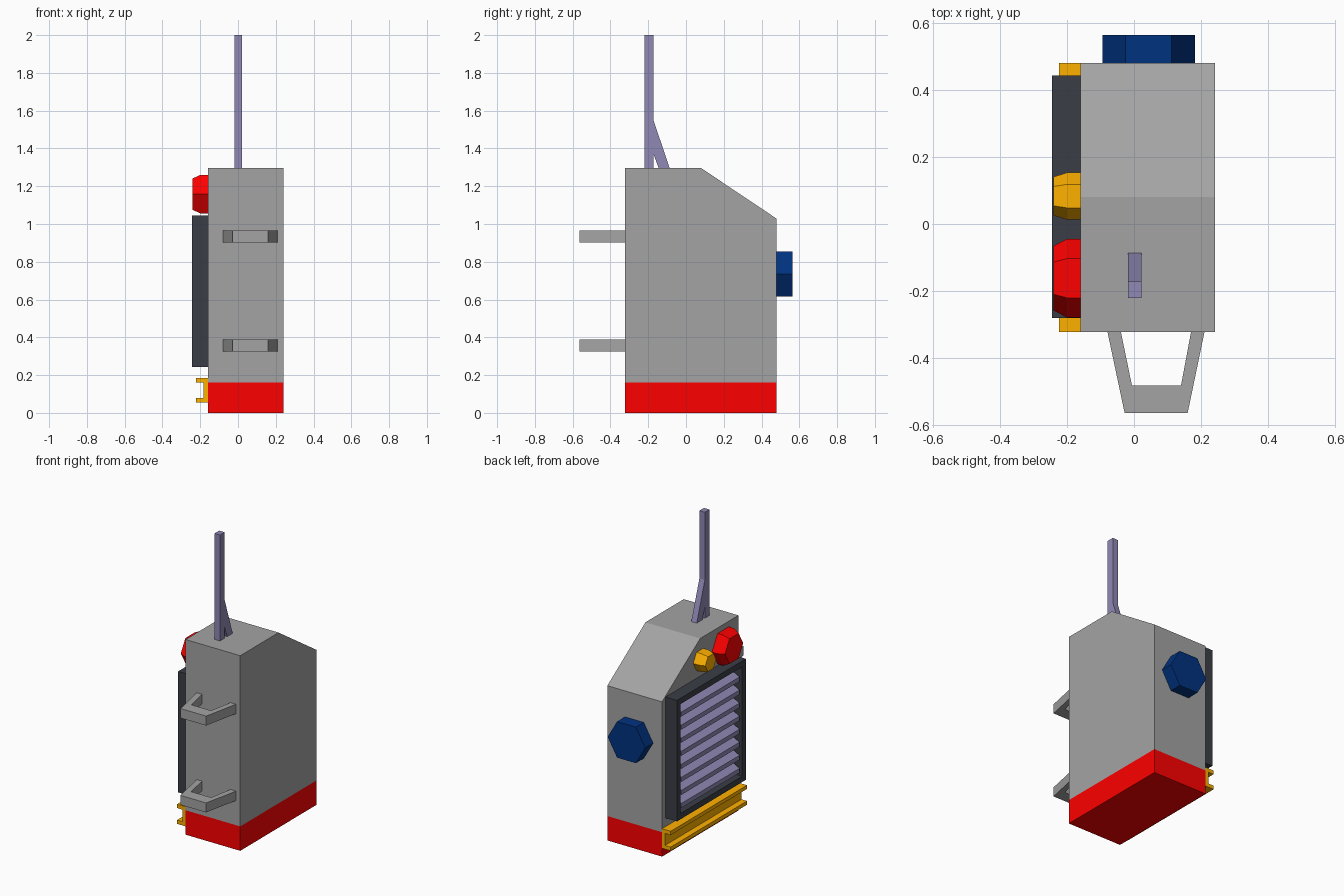
import bpy, bmesh, math
from mathutils import Vector

if "Cube" in bpy.data.objects:
    bpy.data.objects.remove(bpy.data.objects["Cube"])


def material(name, rgb):
    m = bpy.data.materials.new(name)
    m.diffuse_color = (*rgb, 1)
    m.use_nodes = True
    m.node_tree.nodes["Principled BSDF"].inputs["Base Color"].default_value = m.diffuse_color
    return m


GREY = material("grey", (0.37, 0.37, 0.37))
RED = material("red", (1.0, 0.0, 0.0))
YELLOW = material("yellow", (1.0, 0.44, 0.0))
BLUE = material("blue", (0.0, 0.032, 0.216))
DARK = material("dark", (0.043, 0.048, 0.063))
PURPLE = material("purple", (0.275, 0.25, 0.46))


def finish(bm, name, mat):
    bmesh.ops.recalc_face_normals(bm, faces=bm.faces[:])
    me = bpy.data.meshes.new(name)
    bm.to_mesh(me)
    bm.free()
    ob = bpy.data.objects.new(name, me)
    bpy.context.collection.objects.link(ob)
    me.materials.append(mat)
    return ob


def prism(name, pts, axis, a, b, mat):
    """Extrude a 2D profile along an axis from a to b."""
    def place(p, t):
        return {"x": (t, p[0], p[1]), "y": (p[0], t, p[1]), "z": (p[0], p[1], t)}[axis]
    bm = bmesh.new()
    face = bm.faces.new([bm.verts.new(place(p, a)) for p in pts])
    ext = bmesh.ops.extrude_face_region(bm, geom=[face], use_keep_orig=True)
    verts = [g for g in ext["geom"] if isinstance(g, bmesh.types.BMVert)]
    bmesh.ops.translate(bm, verts=verts, vec=Vector(place((0, 0), b - a)))
    return finish(bm, name, mat)


def rect(u0, v0, u1, v1):
    return [(u0, v0), (u1, v0), (u1, v1), (u0, v1)]


def hexagon(u, v, r):
    return [(u + r * math.cos(i * math.pi / 3), v + r * math.sin(i * math.pi / 3))
            for i in range(6)]


# Cabinet and base
prism("base", rect(-0.322, 0, 0.48, 0.162), "x", -0.16, 0.242, RED)
prism("cabinet", [(-0.322, 0.162), (0.48, 0.162), (0.48, 1.028), (0.08, 1.296),
                  (-0.322, 1.296)], "x", -0.16, 0.242, GREY)

# Antenna mast with diagonal brace
prism("antenna", rect(-0.22, 1.296, -0.172, 2.0), "x", -0.018, 0.022, PURPLE)
prism("antenna_brace", [(-0.172, 1.55), (-0.087, 1.296), (-0.145, 1.296), (-0.172, 1.37)],
      "x", -0.018, 0.022, PURPLE)

# Two handles on the front
handle = [(-0.079, -0.322), (-0.028, -0.563), (0.16, -0.563), (0.21, -0.322),
          (0.17, -0.322), (0.14, -0.482), (-0.006, -0.482), (-0.039, -0.322)]
for name, z in (("lower_handle", 0.325), ("upper_handle", 0.902)):
    prism(name, handle, "z", z, z + 0.063, GREY)

# Hexagonal cap on the back
prism("back_cap", hexagon(0.0435, 0.736, 0.138), "y", 0.48, 0.563, BLUE)

# C-channel rail
prism("rail", [(-0.16, 0.055), (-0.223, 0.055), (-0.223, 0.08), (-0.182, 0.08),
               (-0.182, 0.16), (-0.223, 0.16), (-0.223, 0.185), (-0.16, 0.185)],
      "y", -0.322, 0.48, YELLOW)

# Vent frame: a box with a recessed side
BORDER = 0.055
frame = prism("vent_frame", rect(-0.28, 0.242, 0.443, 1.046), "x", -0.244, -0.16, DARK)
bm = bmesh.new()
bm.from_mesh(frame.data)
bm.faces.ensure_lookup_table()
side = min(bm.faces, key=lambda f: f.calc_center_median().x)
bmesh.ops.inset_region(bm, faces=[side], thickness=BORDER)
ext = bmesh.ops.extrude_discrete_faces(bm, faces=[side])
bmesh.ops.translate(bm, verts=ext["faces"][0].verts[:], vec=(0.08, 0, 0))
bm.to_mesh(frame.data)
bm.free()

# Sloping vent slats
SLATS = 8
low, high = 0.242 + BORDER, 1.046 - BORDER
for i in range(SLATS):
    z = low + (high - low) * (i + 0.5) / SLATS
    prism(f"vent_slat_{i + 1}", [(-0.236, z - 0.033), (-0.166, z + 0.003),
                                 (-0.166, z + 0.033), (-0.236, z - 0.003)],
          "y", -0.28 + BORDER, 0.443 - BORDER, PURPLE)


# Hexagonal lamps with tapered ends
def lamp(name, y, z, r, mat):
    bm = bmesh.new()
    rings = [[bm.verts.new((x, *p)) for p in hexagon(y, z, r * k)]
             for x, k in ((-0.16, 1), (-0.2, 1), (-0.24, 0.82))]
    for a, b in zip(rings, rings[1:]):
        for i in range(6):
            j = (i + 1) % 6
            bm.faces.new((a[i], a[j], b[j], b[i]))
    bm.faces.new(rings[0])
    bm.faces.new(rings[-1])
    finish(bm, name, mat)


lamp("red_lamp", -0.1615, 1.158, 0.117, RED)
lamp("yellow_lamp", 0.083, 1.158, 0.07, YELLOW)
